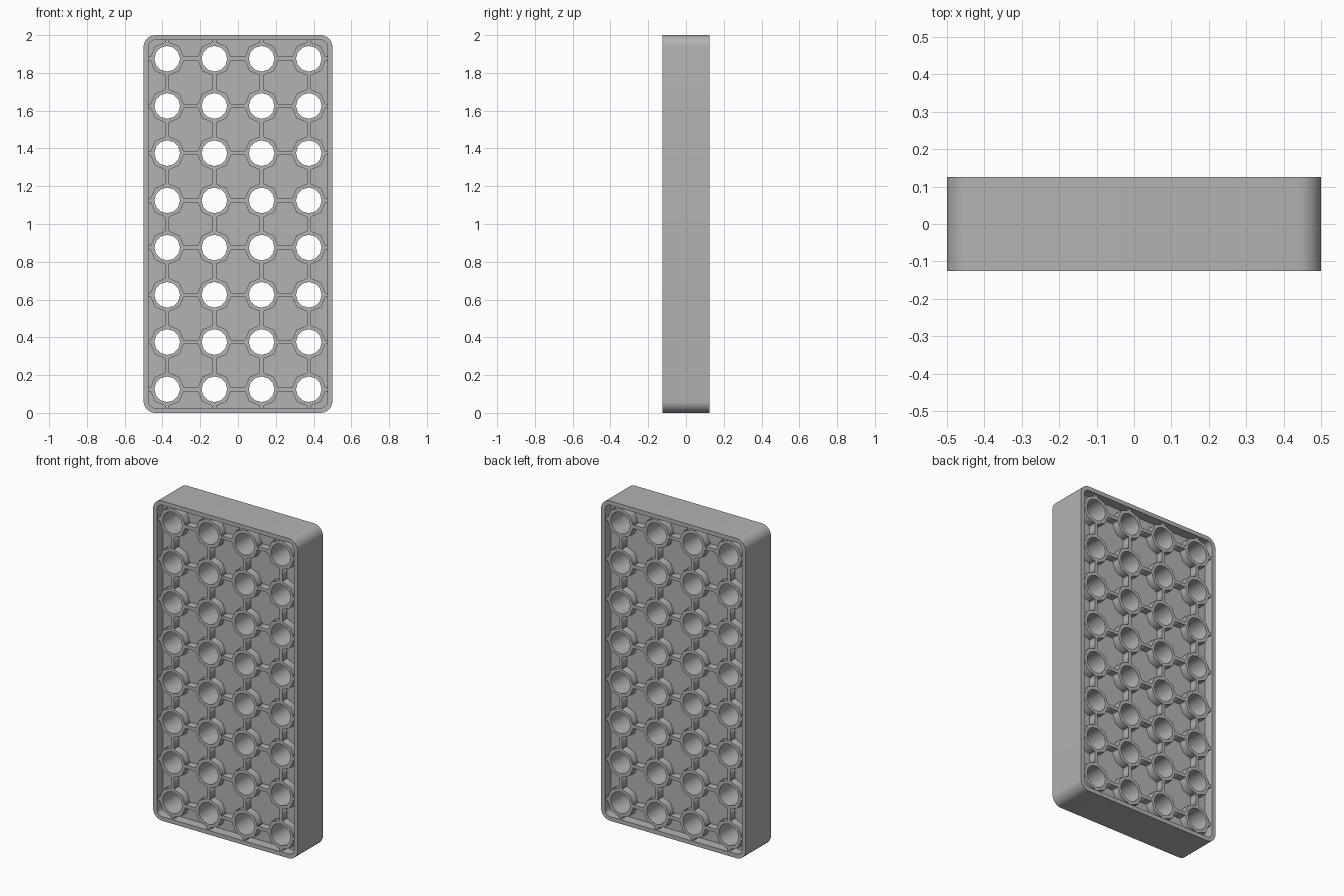
import bpy, math

cube = bpy.data.objects.get("Cube")
if cube:
    bpy.data.objects.remove(cube)

grey = bpy.data.materials.new("plain_grey")
grey.use_nodes = True
colour = (0.45, 0.45, 0.45, 1)
grey.diffuse_color = colour
grey.node_tree.nodes["Principled BSDF"].inputs["Base Color"].default_value = colour

COLS, ROWS, PITCH = 4, 8, 0.25
WALL, CORNER = 0.026, 0.062
HOLE, RING = 0.068, 0.092
RIB = 0.021
RIB_HALF, WEB_HALF = 0.113, 0.065
xs = [(i - (COLS - 1) / 2) * PITCH for i in range(COLS)]
zs = [(j + 0.5) * PITCH for j in range(ROWS)]


def circle(cx, cz, radius, sides):
    return [(cx + radius * math.cos(math.tau * k / sides),
             cz + radius * math.sin(math.tau * k / sides)) for k in range(sides)]


def rectangle(x0, x1, z0, z1):
    return [(x0, z0), (x1, z0), (x1, z1), (x0, z1)]


def rounded(inset, steps=8):
    """Rounded outline of the block, moved inward by inset."""
    radius = CORNER - inset
    points = []
    for q, (sx, sz) in enumerate([(1, 1), (-1, 1), (-1, -1), (1, -1)]):
        for k in range(steps + 1):
            a = (q + k / steps) * math.pi / 2
            points.append((sx * (0.5 - CORNER) + radius * math.cos(a),
                           1 + sz * (1 - CORNER) + radius * math.sin(a)))
    return points


def extruded(name, outlines, half_depth):
    """Fill the outlines (nested ones become holes) and extrude along y."""
    curve = bpy.data.curves.new(name, "CURVE")
    curve.dimensions = "2D"
    curve.fill_mode = "BOTH"
    curve.extrude = half_depth
    for outline in outlines:
        spline = curve.splines.new("POLY")
        spline.points.add(len(outline) - 1)
        for point, (x, z) in zip(spline.points, outline):
            point.co = (x, z, 0, 1)
        spline.use_cyclic_u = True
    obj = bpy.data.objects.new(name, curve)
    bpy.context.collection.objects.link(obj)
    obj.rotation_euler.x = math.pi / 2
    bpy.ops.object.select_all(action="DESELECT")
    obj.select_set(True)
    bpy.context.view_layer.objects.active = obj
    bpy.ops.object.convert(target="MESH")
    obj = bpy.context.object
    obj.name = name
    obj.data.materials.clear()
    obj.data.materials.append(grey)
    # Weld the caps to the sides
    bpy.ops.object.mode_set(mode="EDIT")
    bpy.ops.mesh.select_all(action="SELECT")
    bpy.ops.mesh.remove_doubles(threshold=0.0001)
    bpy.ops.mesh.normals_make_consistent(inside=False)
    bpy.ops.object.mode_set(mode="OBJECT")
    return obj


# Outer wall with smooth rounded corners
extruded("outer_wall", [rounded(0), rounded(WALL)], 0.125)
bpy.ops.object.shade_smooth_by_angle(angle=math.radians(30))

# Middle web, its openings hidden inside the rings
centres = [(x, z) for x in xs for z in zs]
extruded("middle_web", [rounded(WALL / 2)] +
         [circle(x, z, (HOLE + RING) / 2, 12) for x, z in centres], WEB_HALF)

# Octagonal rings around the round through holes
rings = []
for x, z in centres:
    rings += [circle(x, z, RING, 8), circle(x, z, HOLE, 12)]
extruded("hole_rings", rings, RIB_HALF)

# Straight ribs from ring to ring and out to the wall
h, reach = RIB / 2, RING - 0.005
ribs = []
for x in xs:
    stops = [WALL / 2 - reach] + zs + [2 - WALL / 2 + reach]
    ribs += [rectangle(x - h, x + h, a + reach, b - reach)
             for a, b in zip(stops, stops[1:])]
for z in zs:
    stops = [-0.5 + WALL / 2 - reach] + xs + [0.5 - WALL / 2 + reach]
    ribs += [rectangle(a + reach, b - reach, z - h, z + h)
             for a, b in zip(stops, stops[1:])]
extruded("cross_ribs", ribs, RIB_HALF - 0.0005)
